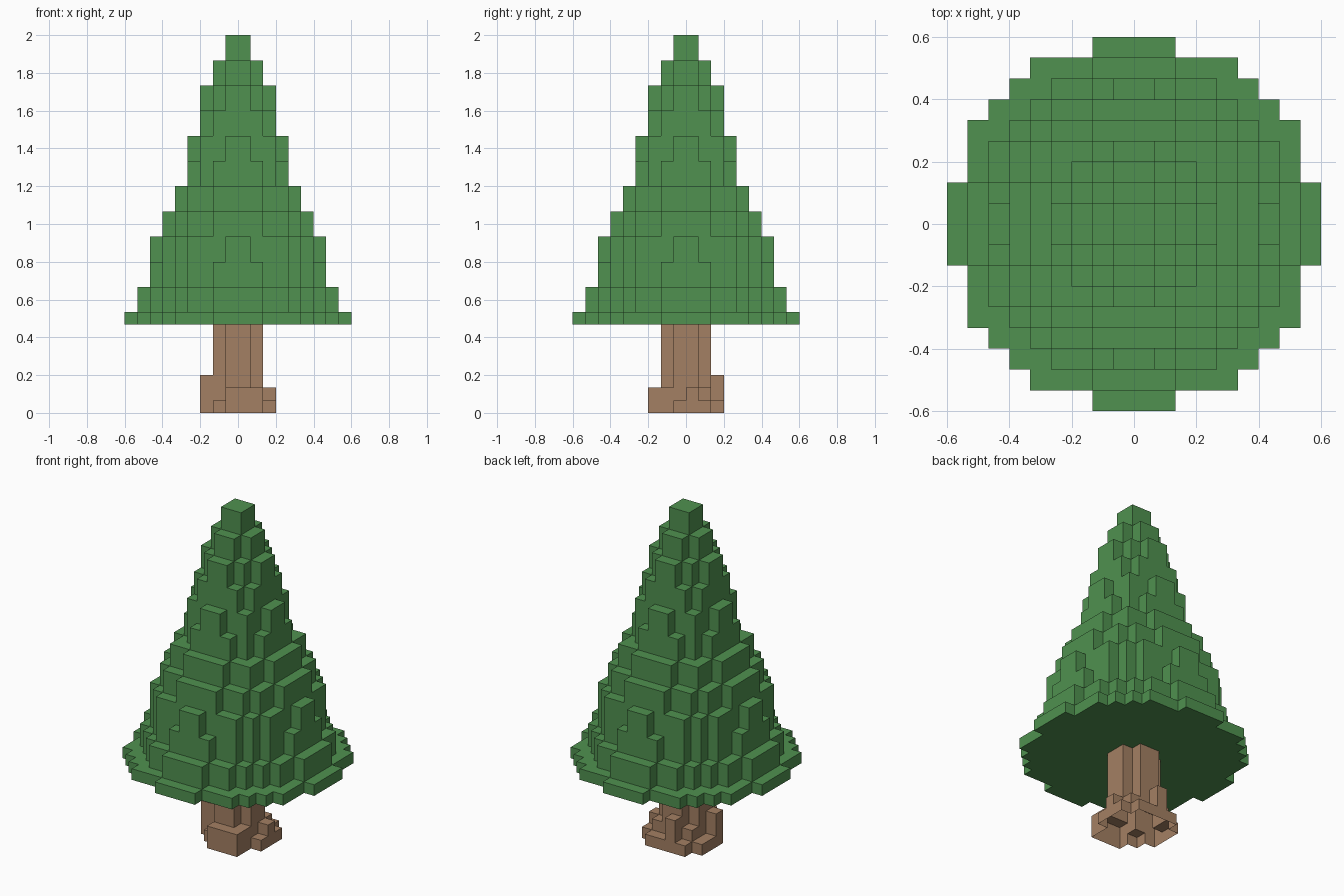
import bpy, bmesh
from mathutils import Vector

if "Cube" in bpy.data.objects:
    bpy.data.objects.remove(bpy.data.objects["Cube"])

V = 2 / 30  # voxel size
DIRS = [Vector(d) for d in ((1, 0, 0), (-1, 0, 0), (0, 1, 0), (0, -1, 0), (0, 0, 1), (0, 0, -1))]


def disc(radius, z0, z1):
    """Voxels whose centres lie inside a circle, from layer z0 up to z1."""
    return {(x, y, z) for z in range(z0, z1) for x in range(-9, 9) for y in range(-9, 9)
            if (x + .5) ** 2 + (y + .5) ** 2 < radius ** 2}


def build(name, cells, solid, color):
    """Skin the exposed voxel sides, leaving the ground side open."""
    bm = bmesh.new()
    for c in cells:
        mid = Vector(c) + Vector((.5, .5, .5))
        for d in DIRS:
            n = tuple(int(a + b) for a, b in zip(c, d))
            if n in solid or n[2] < 0:
                continue
            u = Vector((d.y, d.z, d.x))
            w = d.cross(u)
            corners = [(mid + d / 2 + u * a / 2 + w * b / 2) * V
                       for a, b in ((-1, -1), (1, -1), (1, 1), (-1, 1))]
            bm.faces.new([bm.verts.new(p) for p in corners])
    bmesh.ops.remove_doubles(bm, verts=bm.verts[:], dist=V / 100)
    mesh = bpy.data.meshes.new(name)
    bm.to_mesh(mesh)
    bm.free()
    mat = bpy.data.materials.new(name)
    mat.diffuse_color = color
    mat.use_nodes = True
    mat.node_tree.nodes["Principled BSDF"].inputs["Base Color"].default_value = mat.diffuse_color
    mesh.materials.append(mat)
    bpy.context.collection.objects.link(bpy.data.objects.new(name, mesh))


# Foliage: stepped cone, two layers per step above a thin skirt
foliage = disc(8.8, 7, 8)
radii = (7.7, 6.85, 6.6, 5.8, 5.0, 4.25, 3.7, 3.1, 2.7, 1.9, 1)
for i, r in enumerate(radii):
    foliage |= disc(r, 8 + 2 * i, 10 + 2 * i)

# Trunk: rounded post with uneven roots (height map, back row first)
trunk = disc(1.9, 0, 7)
roots = ("013110",
         "120021",
         "100002",
         "300001",
         "010020",
         "002220")
for row, line in enumerate(roots):
    for col, h in enumerate(line):
        trunk |= {(col - 3, 2 - row, z) for z in range(int(h))}

solid = foliage | trunk
build("foliage", foliage, solid, (0.08, 0.285, 0.08, 1))
build("trunk", trunk, solid, (0.37, 0.215, 0.125, 1))
